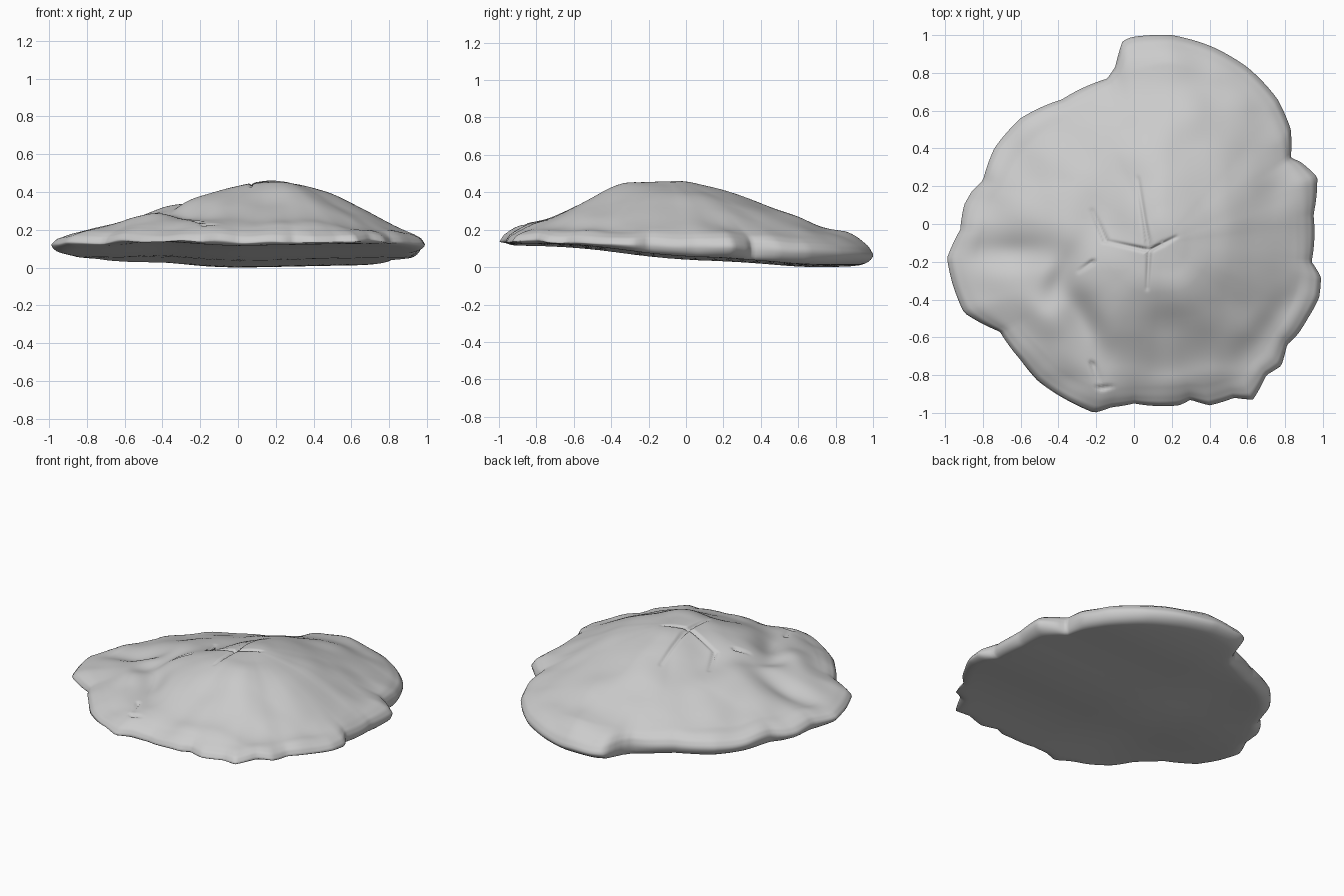
import bpy, bmesh, math
from mathutils import Vector, noise

if "Cube" in bpy.data.objects:
    bpy.data.objects.remove(bpy.data.objects["Cube"])

CX, CY = 0.15, -0.10
N, RINGS = 288, 90

# Uneven crust edge, seen from the top
OUTLINE = [(-.01, .99), (.2, 1), (.41, .94), (.6, .83), (.76, .66), (.83, .5), (.83, .35), (.88, .33),
           (.97, .25), (.95, .05), (.94, -.2), (.99, -.28), (.98, -.39), (.92, -.5), (.87, -.58),
           (.81, -.64), (.78, -.75), (.7, -.8), (.63, -.93), (.53, -.92), (.4, -.96), (.3, -.93),
           (.24, -.96), (0, -.95), (-.12, -.97), (-.21, -1), (-.32, -.95), (-.51, -.83), (-.6, -.72),
           (-.71, -.57), (-.9, -.47), (-.96, -.32), (-.99, -.18), (-.92, -.03), (-.9, .1),
           (-.86, .17), (-.8, .23), (-.74, .4), (-.6, .56), (-.38, .66), (-.14, .77), (-.1, .83), (-.06, .97)]

# Height profiles
DOME = [(0, 1), (.1, .99), (.25, .91), (.4, .76), (.55, .59), (.8, .32), (.93, .19), (.98, .10), (1, 0)]
RIM_Z = [(-1, .145), (0, .13), (.6, .10), (1, .07)]
BASE_Z = [(-1, .125), (-.6, .115), (-.4, .09), (-.1, .05), (.3, .035), (.7, .0), (1, .02)]

# Bumps and dents: x, y, long radius, short radius, direction in degrees, height
BUMPS = [(-.62, -.15, .22, .10, 0, -.06), (-.38, -.27, .16, .07, 60, -.035),
         (-.27, -.50, .20, .08, -60, -.04), (-.49, -.47, .14, .10, -50, .03),
         (-.32, -.74, .22, .10, -40, .02), (-.17, .05, .22, .15, 90, -.045),
         (.22, -.40, .28, .22, 0, .035), (.50, -.05, .30, .20, 90, .030),
         (.2, -.83, .35, .07, 5, .012), (.76, -.48, .25, .07, 50, -.015),
         (-.6, .3, .3, .2, 50, -.02), (.1, .9, .4, .12, -10, .02), (.2, 0, .15, .12, 90, .01)]

# Knife slits: start and end
SLITS = [((.08, -.14), (.02, .24)), ((.08, -.14), (.22, -.07)), ((.08, -.14), (.07, -.34)),
         ((.08, -.14), (-.15, -.09)), ((-.15, -.09), (-.22, .07)),
         ((-.22, -.20), (-.29, -.25)), ((-.22, -.74), (-.19, -.83)), ((-.18, -.87), (-.12, -.86))]


def lerp(table, x):
    if x <= table[0][0]:
        return table[0][1]
    for (a, u), (b, v) in zip(table, table[1:]):
        if x <= b:
            return u + (v - u) * (x - a) / (b - a)
    return table[-1][1]


def blurred(table, x, w):
    return sum(lerp(table, x + w * k) for k in (-1, -.5, 0, .5, 1)) / 5


# Edge radius for each direction, plus a softened copy for the inside
polar = sorted((math.atan2(y - CY, x - CX), math.hypot(x - CX, y - CY)) for x, y in OUTLINE)
polar = [(polar[-1][0] - math.tau, polar[-1][1])] + polar + [(polar[0][0] + math.tau, polar[0][1])]
angles = [-math.pi + math.tau * i / N for i in range(N)]
edge = [lerp(polar, a) for a in angles]
soft = [sum(edge[(i + k) % N] for k in range(-12, 13)) / 25 for i in range(N)]


def place(i, t):
    w = t ** 8
    r = t * (soft[i] * (1 - w) + edge[i] * w)
    return CX + r * math.cos(angles[i]), CY + r * math.sin(angles[i])


def relief(x, y):
    z = 0
    for bx, by, l, s, d, h in BUMPS:
        c, n = math.cos(math.radians(d)), math.sin(math.radians(d))
        u, v = (x - bx) * c + (y - by) * n, (y - by) * c - (x - bx) * n
        z += h * math.exp(-(u / l) ** 2 - (v / s) ** 2)
    cut = 0
    for (ax, ay), (bx, by) in SLITS:
        dx, dy = bx - ax, by - ay
        k = max(0, min(1, ((x - ax) * dx + (y - ay) * dy) / (dx * dx + dy * dy)))
        dist = math.hypot(x - ax - k * dx, y - ay - k * dy)
        cut = max(cut, .02 * (1 - .7 * k) * math.exp(-(dist / .011) ** 2))
    return z - cut + .012 * noise.noise(Vector((x * 4, y * 4, 0)))


def rim_z(x, y):
    return blurred(RIM_Z, y, .15) + .02 * noise.noise(Vector((x * 5, y * 5, 3)))


def top_point(i, t):
    x, y = place(i, t)
    rim = rim_z(x, y)
    f = blurred(DOME, t, .04 * min(1, (1 - t) * 6))
    fade = min(1, (1 - t) * 8)
    return x, y, rim + (.452 - rim) * f + relief(x, y) * fade


def base_z(x, y):
    return blurred(BASE_Z, y, .15) + .02 * abs(x) + .015 * math.exp(-((x + .4) / .2) ** 2)


bm = bmesh.new()
rings = []
# Domed top
for k in range(1, RINGS + 1):
    t = 1 - (1 - k / RINGS) ** 1.1
    rings.append([bm.verts.new(top_point(i, t)) for i in range(N)])
# Rounded underside of the edge
for k in range(1, 7):
    p = k / 6 * math.pi / 2
    ring = []
    for i in range(N):
        x, y = place(i, 1 - .07 * (1 - math.cos(p)))
        rim = rim_z(x, y)
        ring.append(bm.verts.new((x, y, rim + (base_z(x, y) - rim) * math.sin(p))))
    rings.append(ring)
# Underside
for k in range(1, 16):
    ring = []
    for i in range(N):
        x, y = place(i, .93 * (1 - k / 16))
        ring.append(bm.verts.new((x, y, base_z(x, y))))
    rings.append(ring)

for a, b in zip(rings, rings[1:]):
    for i in range(N):
        j = (i + 1) % N
        bm.faces.new((a[i], b[i], b[j], a[j]))
crown = bm.verts.new(top_point(0, 0))
foot = bm.verts.new((CX, CY, base_z(CX, CY)))
for i in range(N):
    j = (i + 1) % N
    bm.faces.new((crown, rings[0][i], rings[0][j]))
    bm.faces.new((foot, rings[-1][j], rings[-1][i]))
bmesh.ops.recalc_face_normals(bm, faces=bm.faces)

# Stand on the ground
low = min(v.co.z for v in bm.verts)
bmesh.ops.translate(bm, verts=bm.verts, vec=(0, 0, -low))
for f in bm.faces:
    f.smooth = True

mesh = bpy.data.meshes.new("pastry_crust")
bm.to_mesh(mesh)
bm.free()
bpy.context.collection.objects.link(bpy.data.objects.new("pastry_crust", mesh))
